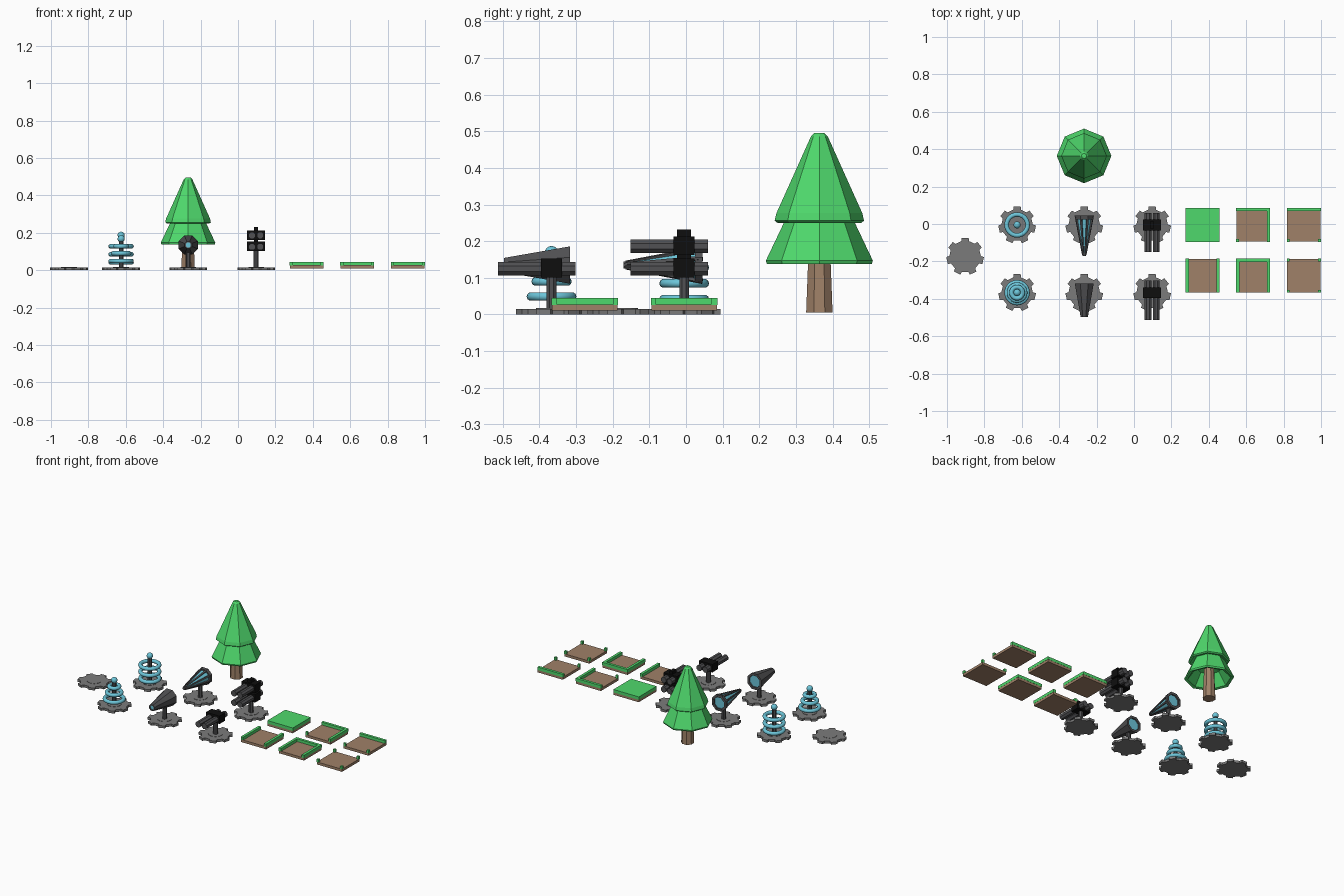
import bpy, bmesh
from math import pi, cos, sin
from mathutils import Vector, Matrix

if "Cube" in bpy.data.objects:
    bpy.data.objects.remove(bpy.data.objects["Cube"])


def material(name, rgb):
    m = bpy.data.materials.new(name)
    m.diffuse_color = (*[(c / 255) ** 2.2 for c in rgb], 1)
    m.use_nodes = True
    m.node_tree.nodes["Principled BSDF"].inputs["Base Color"].default_value = m.diffuse_color
    return m


GREEN = material("leaf_green", (80, 216, 108))
BROWN = material("earth_brown", (158, 128, 104))
BLUE = material("energy_blue", (108, 196, 216))
GREY = material("base_grey", (122, 122, 122))
DARK = material("dark_metal", (82, 82, 84))
BLACK = material("black_metal", (22, 22, 22))
TO_FRONT = Matrix.Rotation(pi / 2, 4, 'X')   # local z -> -y


def finish(bm, name, mat, loc=(0, 0, 0), rot=None):
    bmesh.ops.remove_doubles(bm, verts=bm.verts, dist=1e-5)
    bmesh.ops.recalc_face_normals(bm, faces=bm.faces)
    me = bpy.data.meshes.new(name)
    bm.to_mesh(me)
    bm.free()
    me.materials.append(mat)
    ob = bpy.data.objects.new(name, me)
    ob.matrix_world = Matrix.Translation(loc) @ (rot or Matrix())
    bpy.context.collection.objects.link(ob)
    return ob


def lathe(name, profile, n, loc, mat, rot=None, phase=0.0, smooth=False):
    """Revolve a closed (r, z) profile around z."""
    bm = bmesh.new()
    rings = []
    for i in range(n):
        a = phase + 2 * pi * i / n
        rings.append([bm.verts.new((r * cos(a), r * sin(a), z)) for r, z in profile])
    m = len(profile)
    for i in range(n):
        p, q = rings[i], rings[(i + 1) % n]
        for j in range(m):
            k = (j + 1) % m
            if profile[j][0] == 0 and profile[k][0] == 0:
                continue
            bm.faces.new((p[j], q[j], q[k], p[k]))
    bmesh.ops.dissolve_degenerate(bm, edges=bm.edges, dist=1e-6)
    for f in bm.faces:
        f.smooth = smooth
    return finish(bm, name, mat, loc, rot)


def rod(name, r, z0, z1, loc, mat, n=8, rot=None, r2=None):
    r2 = r if r2 is None else r2
    return lathe(name, [(0, z0), (r, z0), (r2, z1), (0, z1)], n, loc, mat, rot, pi / n)


def box(name, x, y, z, sx, sy, sz, mat):
    bm = bmesh.new()
    bmesh.ops.create_cube(bm, size=1, matrix=Matrix.Diagonal((sx, sy, sz, 1)))
    return finish(bm, name, mat, (x, y, z))


def ring(name, R, r, loc, mat):
    prof = [(R + r * cos(2 * pi * k / 10), r * sin(2 * pi * k / 10)) for k in range(10)]
    return lathe(name, prof, 28, loc, mat, smooth=True)


def ball(name, r, loc, mat):
    prof = [(r * sin(pi * k / 8) if 0 < k < 8 else 0, -r * cos(pi * k / 8)) for k in range(9)]
    return lathe(name, prof, 16, loc, mat, smooth=True)


def base(x, y):
    """Cog-shaped foot plate with a small raised disc."""
    bm = bmesh.new()
    vs, teeth = [], 7
    for i in range(teeth):
        a = pi / 2 + 2 * pi * i / teeth
        for da, r in ((-.25, .084), (-.19, .101), (.19, .101), (.25, .084)):
            vs.append(bm.verts.new((r * cos(a + da), r * sin(a + da), 0)))
    f = bm.faces.new(vs)
    ext = bmesh.ops.extrude_face_region(bm, geom=[f])
    bmesh.ops.translate(bm, vec=(0, 0, .0155),
                        verts=[v for v in ext["geom"] if isinstance(v, bmesh.types.BMVert)])
    finish(bm, "cog_base", GREY, (x, y, 0))
    rod("base_disc", .043, .01, .0175, (x, y, 0), GREY, 16)


def ring_tower(x, y, zs, radii, zball, rball):
    base(x, y)
    rod("tower_pole", .013, .01, zball, (x, y, 0), DARK)
    for z, R in zip(zs, radii):
        ring("energy_ring", R - .012, .012, (x, y, z), BLUE)
    ball("tower_ball", rball, (x, y, zball), BLUE)


def cone_turret(x, y, ribbed):
    base(x, y)
    rod("turret_post", .014, .01, .105, (x, y, 0), DARK)
    at = (x, y, .135)
    if not ribbed:
        lathe("cone_shell", [(.055, -.05), (.021, .13), (.014, .13), (.04, -.05)],
              8, at, DARK, TO_FRONT, pi / 8)
        rod("cone_core", .042, -.042, .125, at, BLUE, 8, TO_FRONT, .0145)
        return
    rod("cone_core", .045, -.042, .16, at, BLUE, 8, TO_FRONT, .008)
    lathe("cone_collar", [(.055, -.05), (.052, -.03), (.038, -.03), (.038, -.05)],
          8, at, DARK, TO_FRONT, pi / 8)
    rod("cone_tip", .0105, .14, .166, at, DARK, 8, TO_FRONT)
    for i in range(8):                       # ribs along the cone edges
        a = pi / 8 + i * pi / 4
        p0 = Vector((.048 * cos(a), .048 * sin(a), -.05))
        p1 = Vector((.009 * cos(a), .009 * sin(a), .16))
        d = p1 - p0
        rot = TO_FRONT @ Matrix.Translation(p0) @ d.to_track_quat('Z', 'Y').to_matrix().to_4x4()
        rod("cone_rib", .008, 0, d.length, at, DARK, 4, rot, .004)


def cannon_turret(x, y, levels):
    base(x, y)
    rod("turret_post", .0145, .01, .11, (x, y, 0), DARK)
    for z in levels:
        box("cannon_housing", x, y, z, .096, .057, .051, BLACK)
        for s in (-1, 1):
            rod("cannon_barrel", .0195, -.065, .146, (x + s * .022, y, z - .002),
                DARK, 8, TO_FRONT)
    if len(levels) > 1:
        box("cannon_spine", x, y, .167, .022, .038, .13, BLACK)


def tile(x, y, rails="", full=False):
    """Earth slab with grass rails (N, E, S, W) and grass posts at all corners."""
    S, w, zg, hg = .181, .017, .0355, .019
    o = (S - w) / 2
    box("tile_earth", x, y, .0185, S - .002, S - .002, .0165, BROWN)
    if full:
        box("tile_grass", x, y, zg, S, S, hg, GREEN)
        return
    for side, dx, dy in (("N", 0, 1), ("S", 0, -1), ("E", 1, 0), ("W", -1, 0)):
        if side in rails:
            box("grass_rail", x + dx * o, y + dy * o, zg,
                w if dx else S, w if dy else S, hg, GREEN)
    c = (S - .014) / 2
    for sx, nx in ((1, "E"), (-1, "W")):
        for sy, ny in ((1, "N"), (-1, "S")):
            if nx not in rails and ny not in rails:
                box("grass_post", x + sx * c, y + sy * c, zg, .014, .014, hg, GREEN)


YB, YF = -.005, -.367   # back row, front row

# Towers
base(-.903, -.173)
ring_tower(-.625, YB, (.042, .085, .128), (.068, .068, .068), .187, .019)
ring_tower(-.625, YF, (.049, .09, .128), (.068, .055, .042), .168, .019)
cone_turret(-.266, YB, True)
cone_turret(-.266, YF, False)
cannon_turret(.097, YB, (.127, .188))
cannon_turret(.097, YF, (.127,))

# Ground tiles
tile(.367, YB, full=True)
tile(.637, YB, "NE")
tile(.908, YB, "N")
tile(.367, -.276, "WE")
tile(.637, -.276, "WNE")
tile(.908, -.276, "")

# Tree: trunk and two hollow skirts of foliage
T = (-.267, .364, 0)
rod("tree_trunk", .039, .005, .2, T, BROWN, 8, None, .031)
lathe("lower_foliage", [(0, .27), (.09, .265), (.097, .25), (.146, .147), (.143, .138),
                        (.126, .142), (.075, .215), (0, .23)], 8, T, GREEN)
lathe("upper_foliage", [(0, .496), (.014, .495), (.023, .486), (.117, .277), (.122, .256),
                        (.114, .25), (.08, .258), (0, .258)], 8, T, GREEN)
